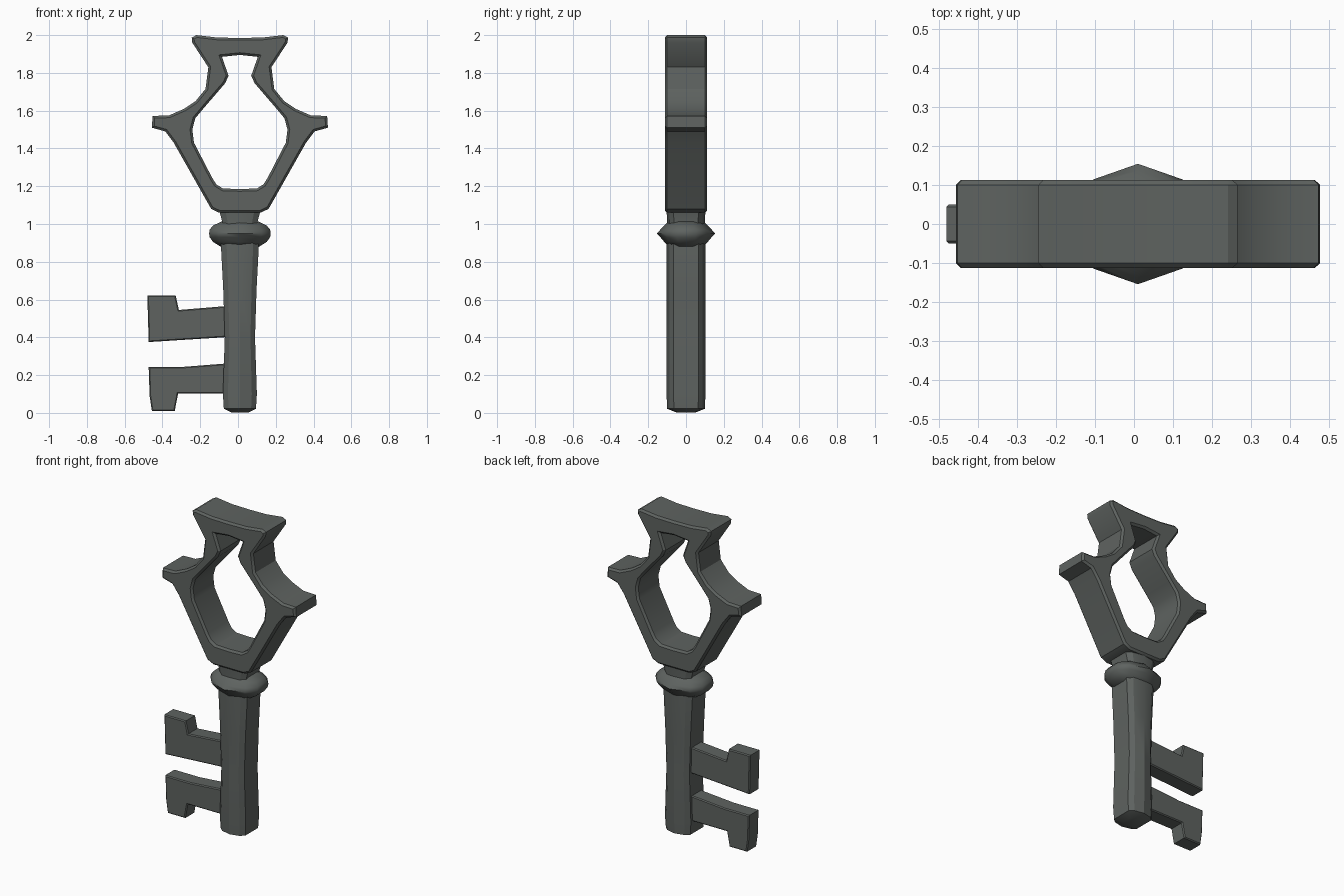
import bpy, bmesh, math

if "Cube" in bpy.data.objects:
    bpy.data.objects.remove(bpy.data.objects["Cube"])

CX = 0.01  # centre line of shaft and bow

metal = bpy.data.materials.new("dark iron")
metal.diffuse_color = (0.112, 0.124, 0.117, 1)
metal.use_nodes = True
metal.node_tree.nodes["Principled BSDF"].inputs["Base Color"].default_value = metal.diffuse_color


def finish(name, bm, angle):
    bmesh.ops.recalc_face_normals(bm, faces=bm.faces[:])
    me = bpy.data.meshes.new(name)
    bm.to_mesh(me)
    bm.free()
    me.materials.append(metal)
    ob = bpy.data.objects.new(name, me)
    bpy.context.collection.objects.link(ob)
    bpy.ops.object.select_all(action='DESELECT')
    ob.select_set(True)
    bpy.context.view_layer.objects.active = ob
    bpy.ops.object.shade_smooth_by_angle(angle=math.radians(angle))
    return ob


def plate(name, polys, half, bevel):
    """Flat xz polygons given depth along y, with chamfered rims."""
    bm = bmesh.new()
    for p in polys:
        bm.faces.new([bm.verts.new((x, -half, z)) for x, z in p])
    bmesh.ops.remove_doubles(bm, verts=bm.verts[:], dist=0.0005)
    ext = bmesh.ops.extrude_face_region(bm, geom=bm.faces[:])
    moved = [g for g in ext["geom"] if isinstance(g, bmesh.types.BMVert)]
    bmesh.ops.translate(bm, verts=moved, vec=(0, 2 * half, 0))
    bmesh.ops.recalc_face_normals(bm, faces=bm.faces[:])
    rim = [e for e in bm.edges if len(e.link_faces) == 2 and
           abs(abs(e.link_faces[0].normal.y) - abs(e.link_faces[1].normal.y)) > 0.5]
    bmesh.ops.bevel(bm, geom=rim, offset=bevel, segments=1, affect='EDGES')
    return finish(name, bm, 30)


def loft(name, rings, mid, side, angle):
    """Ten-sided sections ridged at front and back; rings are (z, x half, y half)."""
    bm = bmesh.new()
    loops = []
    for z, a, b in rings:
        right = [(0, b), (0.7 * a, mid * b), (a, side * b),
                 (a, -side * b), (0.7 * a, -mid * b), (0, -b)]
        left = [(-x, y) for x, y in right[-2:0:-1]]
        loops.append([bm.verts.new((CX + x, y, z)) for x, y in right + left])
    n = len(loops[0])
    for lo, hi in zip(loops, loops[1:]):
        for i in range(n):
            j = (i + 1) % n
            bm.faces.new((lo[i], lo[j], hi[j], hi[i]))
    bm.faces.new(loops[0])
    bm.faces.new(loops[-1])
    return finish(name, bm, angle)


# bow: right half outline and hole, mirrored to the left
outer = [(0, 1.985), (0.12, 1.987), (0.23, 2.0), (0.255, 1.987), (0.252, 1.96),
         (0.167, 1.83), (0.182, 1.715), (0.235, 1.65), (0.295, 1.61),
         (0.375, 1.575), (0.462, 1.572), (0.466, 1.51), (0.395, 1.49),
         (0.35, 1.43), (0.152, 1.08), (0.11, 1.06), (0, 1.06)]
hole = [(0, 1.185), (0.09, 1.188), (0.125, 1.21), (0.147, 1.245), (0.243, 1.43),
        (0.252, 1.50), (0.236, 1.56), (0.19, 1.615), (0.078, 1.745),
        (0.06, 1.785), (0.095, 1.885), (0, 1.895)]
half_bow = outer + hole
plate("bow", [[(CX + s * x, z) for x, z in half_bow] for s in (1, -1)], 0.112, 0.012)

# shaft
loft("shaft", [(0.002, 0.045, 0.05), (0.022, 0.085, 0.1), (0.1, 0.09, 0.103),
               (0.4, 0.08, 0.103), (0.65, 0.088, 0.103), (0.88, 0.1, 0.103),
               (1.0, 0.09, 0.1), (1.08, 0.112, 0.103)], 0.86, 0.64, 25)

# collar
loft("collar", [(0.882, 0.105, 0.095), (0.905, 0.142, 0.115), (0.93, 0.16, 0.136),
                (0.95, 0.163, 0.154), (0.97, 0.16, 0.136), (0.992, 0.142, 0.115),
                (1.012, 0.1, 0.095)], 0.74, 0.36, 50)

# bits, run slightly into the shaft
plate("upper_bit", [[(-0.48, 0.622), (-0.33, 0.622), (-0.313, 0.545), (-0.03, 0.568),
                     (-0.03, 0.403), (-0.473, 0.375)]], 0.05, 0.006)
plate("lower_bit", [[(-0.473, 0.243), (-0.30, 0.243), (-0.03, 0.264), (-0.03, 0.102),
                     (-0.317, 0.102), (-0.335, 0.01), (-0.456, 0.01),
                     (-0.468, 0.09)]], 0.05, 0.006)
